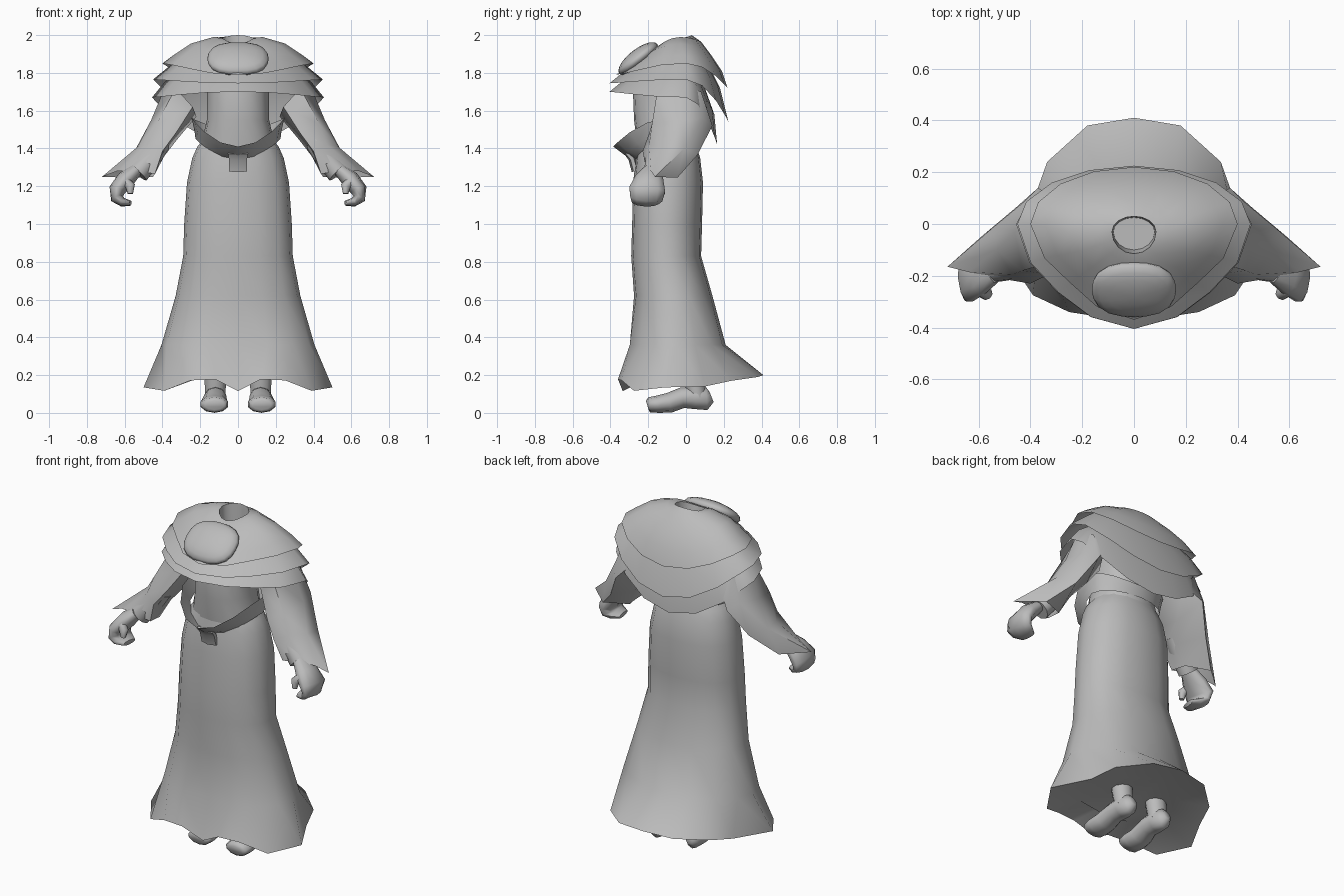
import bpy, bmesh, math
from mathutils import Vector, Matrix

cloth = bpy.data.materials.new("plain grey")
cloth.diffuse_color = (0.5, 0.5, 0.5, 1)


def finish(name, bm):
    bmesh.ops.recalc_face_normals(bm, faces=bm.faces)
    mesh = bpy.data.meshes.new(name)
    bm.to_mesh(mesh)
    bm.free()
    mesh.materials.append(cloth)
    ob = bpy.data.objects.new(name, mesh)
    bpy.context.collection.objects.link(ob)
    bpy.ops.object.select_all(action='DESELECT')
    ob.select_set(True)
    bpy.context.view_layer.objects.active = ob
    bpy.ops.object.shade_smooth_by_angle(angle=math.radians(65))
    return ob


def loft(name, rings, caps=()):
    """Skin a list of closed rings, capping the listed ring indices."""
    bm = bmesh.new()
    rows = [[bm.verts.new(p) for p in r] for r in rings]
    n = len(rows[0])
    for a, b in zip(rows, rows[1:]):
        for i in range(n):
            j = (i + 1) % n
            bm.faces.new((a[i], a[j], b[j], b[i]))
    for c in caps:
        bm.faces.new(rows[c])
    return finish(name, bm)


def ring(w, yf, yc, yb, zf, zs, zb, cut=0, back_cut=0, n=16):
    """Oval with separate front, side and back reach and height;
    a cut flattens the quarters, a negative one squares them."""
    pts = []
    for i in range(n):
        a = 2 * math.pi * i / n
        c, s = math.cos(a), math.sin(a)
        y = yc + c * ((yf - yc) if c > 0 else -(yb - yc))
        z = zs + c * c * ((zf if c > 0 else zb) - zs)
        k = 1 - (cut if c > 0 else back_cut) * math.sin(2 * a) ** 2
        pts.append((w * s * k, yc + (y - yc) * k, z))
    return pts


def flat(w, yf, yb, z, cut=-.05):
    return ring(w, yf, (yf + yb) / 2, yb, z, z, z, cut, cut)


def tube(name, path, side, n=10):
    """Path entries are x, y, z, thickness radius, sideways radius."""
    side = Vector(side)
    pts = [Vector(p[:3]) for p in path]
    rings = []
    for i, p in enumerate(path):
        t = pts[min(i + 1, len(pts) - 1)] - pts[max(i - 1, 0)]
        u = t.cross(side).normalized()
        v = u.cross(t).normalized()
        rings.append([pts[i] + u * p[3] * math.cos(k * math.tau / n)
                      + v * p[4] * math.sin(k * math.tau / n) for k in range(n)])
    return loft(name, rings, (0, -1))


# Skirt with a pointed hem, a trailing back and a closed underside
half_hem = [(0, -.335, .115), (.12, -.36, .178), (.25, -.34, .172), (.39, -.275, .117),
            (.5, -.11, .135), (.385, .1, .14), (.335, .24, .17), (.18, .38, .19),
            (0, .41, .2)]
hem = half_hem + [(-x, y, z) for x, y, z in half_hem[7:0:-1]]
under = [(x * .6, y * .6 - .01, z * .5 + .12) for x, y, z in hem]
knee = flat(.405, -.315, .21, .36, -.02)
knee[0] = (0, -.28, .36)
loft("skirt", [
    flat(.165, -.25, .04, 1.47),
    flat(.215, -.255, .055, 1.41),
    flat(.242, -.265, .075, 1.35),
    flat(.27, -.28, .09, 1.22),
    flat(.285, -.285, .085, 1.0),
    flat(.29, -.29, .08, .83),
    flat(.33, -.275, .14, .62),
    knee, hem, under], (-1,))

# Torso, closed under the neck opening
loft("torso", [
    flat(.17, -.25, .08, 1.88),
    flat(.165, -.28, .08, 1.68),
    flat(.165, -.275, .06, 1.55),
    flat(.2, -.255, .05, 1.40)], (0,))

# Flared sash round the waist and its hanging point
loft("waist_sash", [
    ring(.225, -.265, -.09, .06, 1.34, 1.45, 1.44),
    ring(.23, -.325, -.09, .07, 1.365, 1.49, 1.47),
    ring(.245, -.385, -.09, .08, 1.41, 1.56, 1.5)])
tube("sash_point", [(0, -.315, 1.375, .012, .06), (0, -.285, 1.345, .02, .055),
                    (0, -.268, 1.28, .02, .055)], (1, 0, 0), 6)

# Layered mantle
loft("mantle_top", [
    ring(.08, -.1, -.03, .025, 1.88, 1.88, 1.88),
    ring(.085, -.115, -.03, .03, 1.955, 1.985, 2.0),
    ring(.13, -.15, -.03, .08, 1.94, 1.99, 1.965),
    ring(.25, -.24, -.03, .14, 1.885, 1.955, 1.885, .08),
    ring(.34, -.32, -.01, .19, 1.83, 1.895, 1.81, .12),
    ring(.40, -.37, 0, .22, 1.79, 1.85, 1.72, .13)])
loft("mantle_middle", [
    ring(.26, -.25, -.03, .12, 1.85, 1.92, 1.84, .08),
    ring(.37, -.35, 0, .18, 1.79, 1.83, 1.72, .1),
    ring(.45, -.405, 0, .225, 1.745, 1.765, 1.54, .08)])
loft("mantle_lower", [
    ring(.28, -.27, -.02, .1, 1.80, 1.83, 1.72, .08),
    ring(.39, -.35, 0, .15, 1.745, 1.75, 1.58, .1),
    ring(.455, -.405, 0, .165, 1.70, 1.67, 1.42, .08)])

# Rounded pad on the chest, tilted forward
bm = bmesh.new()
bmesh.ops.create_uvsphere(bm, u_segments=20, v_segments=10, radius=1)
for v in bm.verts:
    x, y = abs(v.co.x), abs(v.co.y)
    r = (x ** 2.5 + y ** 2.5) ** .4
    if r > 1e-5:
        k = math.hypot(x, y) / r
        v.co.x *= k
        v.co.y *= k
bm.transform(Matrix.Translation((0, -.253, 1.875)) @ Matrix.Rotation(math.radians(38), 4, 'X')
             @ Matrix.Diagonal((.162, .128, .05, 1)))
finish("chest_pad", bm)

# Sleeve rings, shoulder to pointed cuff
sleeve = [
    [(.24, -.13, 1.62), (.33, -.15, 1.72), (.38, -.03, 1.74),
     (.36, .08, 1.70), (.28, .08, 1.62), (.22, -.03, 1.57)],
    [(.33, -.195, 1.48), (.43, -.18, 1.53), (.46, -.03, 1.55),
     (.42, .09, 1.56), (.37, .14, 1.52), (.32, -.02, 1.45)],
    [(.40, -.23, 1.385), (.47, -.195, 1.42), (.53, -.1, 1.41),
     (.54, -.01, 1.40), (.46, .06, 1.365), (.39, -.08, 1.36)],
    [(.44, -.205, 1.265), (.55, -.205, 1.285), (.64, -.185, 1.28),
     (.72, -.165, 1.25), (.585, -.045, 1.245), (.45, -.1, 1.25)]]

for tag, s in (("left", 1), ("right", -1)):
    def m(path):
        return [(p[0] * s,) + tuple(p[1:]) for p in path]

    loft(tag + "_sleeve", [m(r) for r in sleeve])
    tube(tag + "_cuff", m([(.405, -.13, 1.43, .05, .07), (.46, -.15, 1.35, .055, .065),
                           (.53, -.17, 1.27, .06, .055)]), (0, 1, 0))
    # Curled hand and thumb
    tube(tag + "_hand", m([(.54, -.18, 1.285, .035, .05), (.595, -.195, 1.235, .048, .08),
                           (.64, -.205, 1.18, .044, .1), (.64, -.21, 1.135, .034, .09),
                           (.61, -.215, 1.115, .024, .075), (.57, -.22, 1.11, .014, .05)]),
         (0, 1, 0))
    tube(tag + "_thumb", m([(.60, -.25, 1.23, .025, .025), (.57, -.27, 1.20, .026, .025),
                            (.57, -.275, 1.16, .014, .014)]), (0, 1, 0), 8)
    # Leg and boot
    tube(tag + "_leg", m([(.12, .03, .28, .06, .065), (.12, .045, .17, .055, .06),
                          (.12, .06, .08, .05, .055)]), (1, 0, 0))
    tube(tag + "_boot", m([(.12, .135, .085, .03, .025), (.12, .11, .075, .06, .045),
                           (.12, .05, .08, .06, .06), (.12, -.02, .08, .055, .06),
                           (.125, -.09, .053, .053, .07), (.125, -.15, .046, .046, .077),
                           (.125, -.195, .043, .04, .07), (.125, -.205, .04, .025, .05)]),
         (1, 0, 0))
